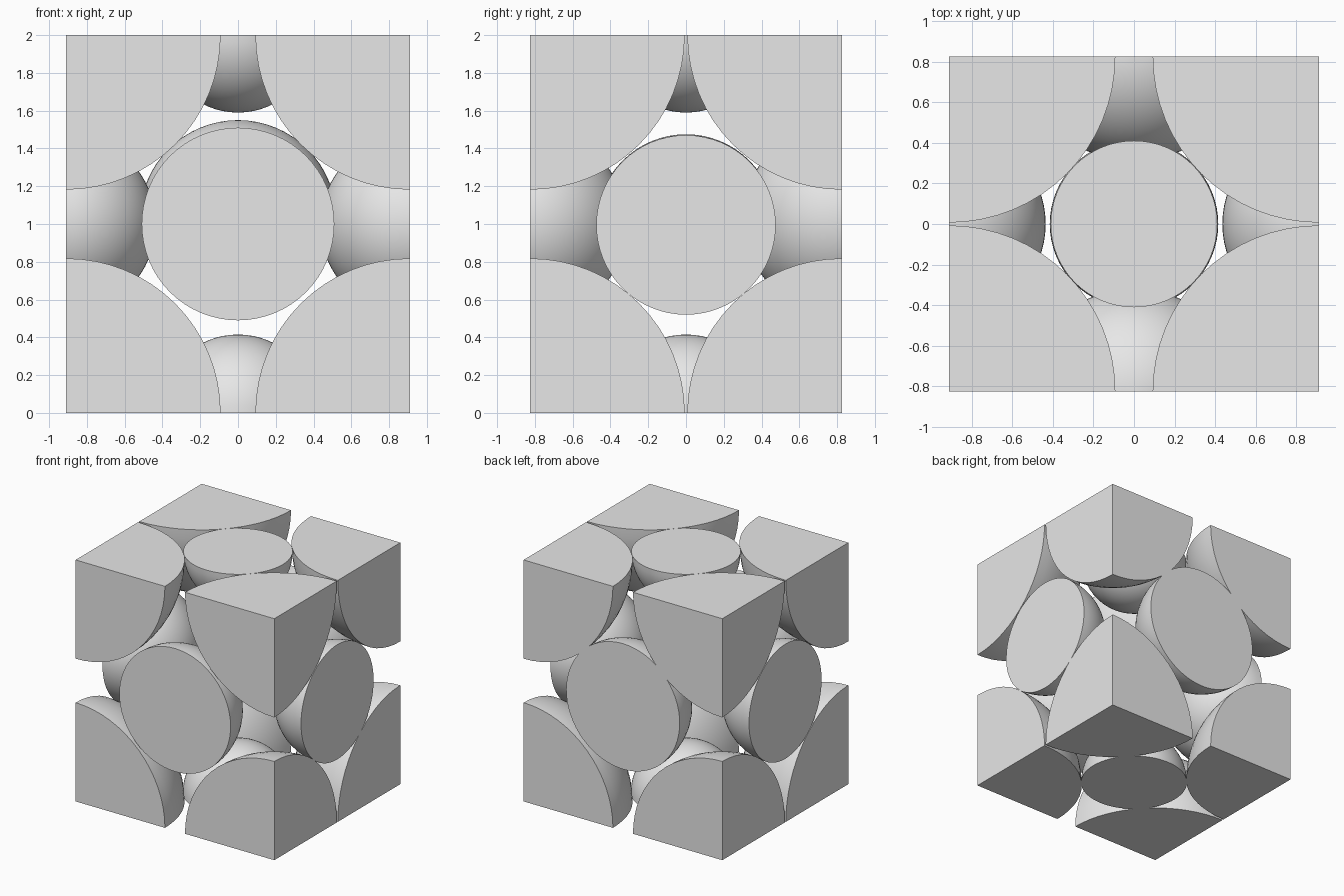
import bpy, bmesh, math
from mathutils import Vector

if "Cube" in bpy.data.objects:
    bpy.data.objects.remove(bpy.data.objects["Cube"])

X, Y, H = 0.91, 0.825, 2.0      # half width, half depth, height of the cell

grey = bpy.data.materials.new("light grey")
grey.diffuse_color = (0.8, 0.8, 0.8, 1)
grey.use_nodes = True
grey.node_tree.nodes["Principled BSDF"].inputs["Base Color"].default_value = grey.diffuse_color


def cut_sphere(name, centre, radius, inward):
    """Ball centred on the cell boundary, keeping only the part inside the cell."""
    bm = bmesh.new()
    bmesh.ops.create_uvsphere(bm, u_segments=64, v_segments=32, radius=radius)
    for n in inward:
        bmesh.ops.bisect_plane(bm, geom=bm.verts[:] + bm.edges[:] + bm.faces[:],
                               dist=1e-4, plane_co=(0, 0, 0), plane_no=n,
                               clear_inner=True)
        loose = [e for e in bm.edges if not e.link_faces]
        bmesh.ops.delete(bm, geom=loose, context='EDGES')
        rim = [e for e in bm.edges if e.is_boundary]
        bmesh.ops.edgeloop_fill(bm, edges=rim)
    bmesh.ops.recalc_face_normals(bm, faces=bm.faces[:])
    for f in bm.faces:
        f.smooth = True
    me = bpy.data.meshes.new(name)
    bm.to_mesh(me)
    bm.free()
    me.set_sharp_from_angle(angle=math.radians(35))
    me.materials.append(grey)
    ob = bpy.data.objects.new(name, me)
    ob.location = centre
    bpy.context.collection.objects.link(ob)


# eight corner octants
for sx in (-1, 1):
    for sy in (-1, 1):
        for sz in (-1, 1):
            name = "corner_%s_%s_%s" % ("left" if sx < 0 else "right",
                                        "front" if sy < 0 else "back",
                                        "bottom" if sz < 0 else "top")
            cut_sphere(name, (sx * X, sy * Y, 1 + sz * H / 2), 0.818,
                       [Vector((-sx, 0, 0)), Vector((0, -sy, 0)), Vector((0, 0, -sz))])

# six half balls, one in the middle of each face
faces = [
    ("front_half_ball", (0, -Y, 1.0), 0.51, (0, 1, 0)),
    ("back_half_ball", (0, Y, 1.03), 0.52, (0, -1, 0)),
    ("left_half_ball", (-X, 0, 1.0), 0.475, (1, 0, 0)),
    ("right_half_ball", (X, 0, 0.995), 0.475, (-1, 0, 0)),
    ("bottom_half_ball", (0, 0, 0), 0.415, (0, 0, 1)),
    ("top_half_ball", (0, 0, H), 0.41, (0, 0, -1)),
]
for name, centre, radius, n in faces:
    cut_sphere(name, centre, radius, [Vector(n)])
